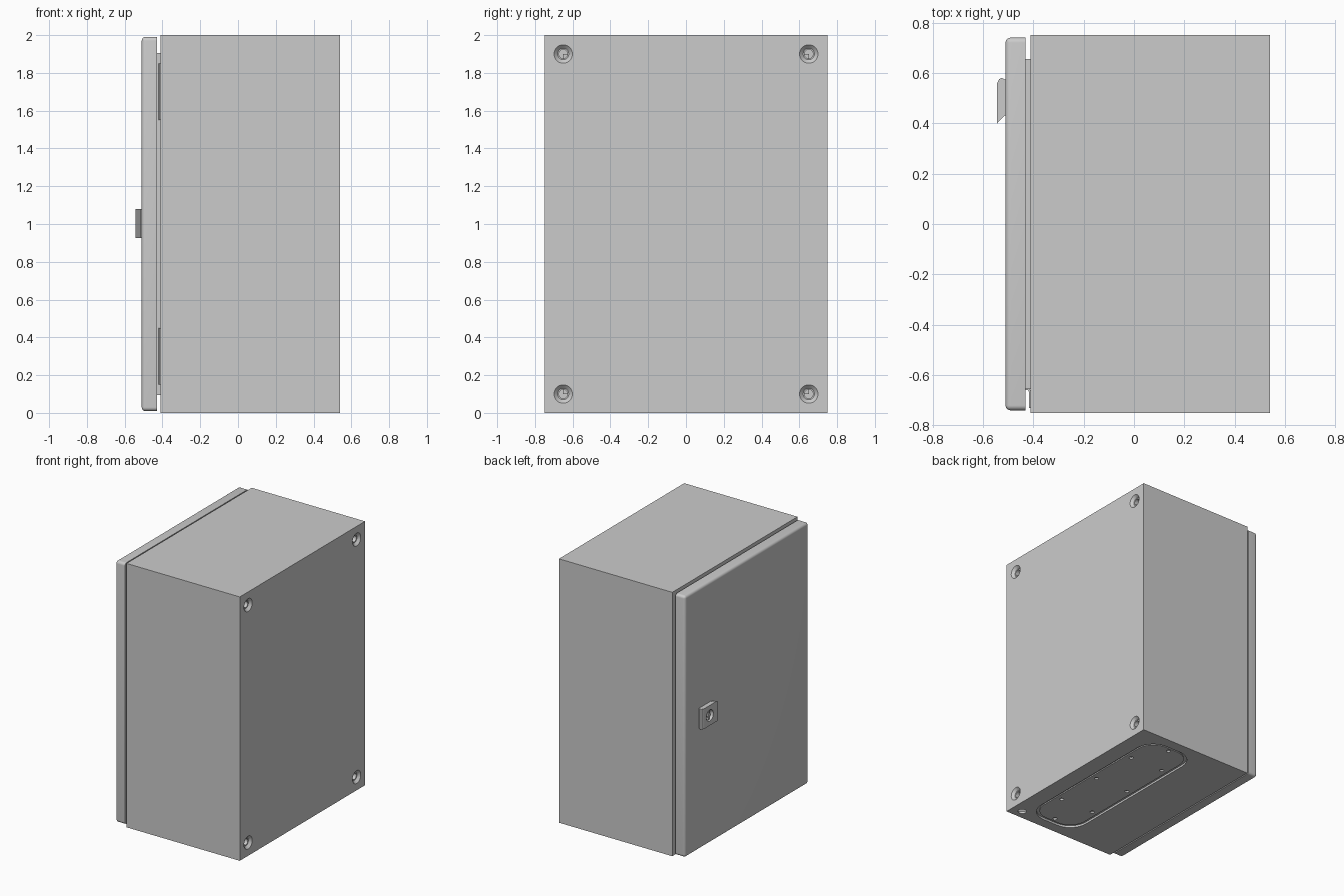
import bpy, bmesh, math
from mathutils import Matrix, Vector

if "Cube" in bpy.data.objects:
    bpy.data.objects.remove(bpy.data.objects["Cube"])


def finish(name, bm):
    bmesh.ops.recalc_face_normals(bm, faces=bm.faces)
    me = bpy.data.meshes.new(name)
    bm.to_mesh(me)
    bm.free()
    ob = bpy.data.objects.new(name, me)
    bpy.context.collection.objects.link(ob)
    return ob


def box(name, lo, hi):
    bm = bmesh.new()
    bmesh.ops.create_cube(bm, size=1)
    lo, hi = Vector(lo), Vector(hi)
    for v in bm.verts:
        v.co = [(lo[i] + hi[i]) / 2 + v.co[i] * (hi[i] - lo[i]) for i in range(3)]
    return finish(name, bm)


def prism(name, pts, a, b):
    """Extrude an x-y outline from z = a to z = b."""
    bm = bmesh.new()
    f = bm.faces.new([bm.verts.new((x, y, a)) for x, y in pts])
    top = bmesh.ops.extrude_face_region(bm, geom=[f])['geom']
    for v in top:
        if isinstance(v, bmesh.types.BMVert):
            v.co.z = b
    return finish(name, bm)


def cone(name, centre, r1, r2, depth, axis='X', seg=32):
    """Cone or cylinder; r1 is on the low side of the axis."""
    bm = bmesh.new()
    rot = Matrix.Rotation(math.pi / 2, 4, 'Y') if axis == 'X' else Matrix()
    bmesh.ops.create_cone(bm, cap_ends=True, segments=seg, radius1=r1, radius2=r2,
                          depth=depth, matrix=Matrix.Translation(centre) @ rot)
    return finish(name, bm)


def rounded(cx, hx, hy, r, n=10):
    pts = []
    for k, (sx, sy) in enumerate([(1, 1), (-1, 1), (-1, -1), (1, -1)]):
        for i in range(n + 1):
            t = math.pi / 2 * (k + i / n)
            pts.append((cx + sx * (hx - r) + r * math.cos(t), sy * (hy - r) + r * math.sin(t)))
    return pts


def combine(ob, other, op='DIFFERENCE'):
    m = ob.modifiers.new(op.lower(), 'BOOLEAN')
    m.operation, m.object, m.solver = op, other, 'EXACT'
    bpy.context.view_layer.objects.active = ob
    bpy.ops.object.modifier_apply(modifier=m.name)
    bpy.data.objects.remove(other)


def smooth(ob):
    bpy.ops.object.select_all(action='DESELECT')
    ob.select_set(True)
    bpy.context.view_layer.objects.active = ob
    bpy.ops.object.shade_smooth_by_angle(angle=math.radians(30))


# Sheet metal body, hollow with a framed door opening
body = box("cabinet_body", (-.41, -.75, 0), (.54, .75, 2))
combine(body, box("cavity", (-.395, -.735, .015), (.525, .735, 1.985)))
combine(body, box("rim", (-.438, -.655, .095), (-.4, .655, 1.905)), 'UNION')
combine(body, box("opening", (-.5, -.643, .107), (-.3, .643, 1.893)))

# Dimpled wall mounting holes in the back
for y in (-.65, .65):
    for z in (.1, 1.9):
        combine(body, cone("pad", (.5125, y, z), .055, .07, .045), 'UNION')
        combine(body, cone("dimple", (.531, y, z), .03, .05, .0202))
        combine(body, cone("hole", (.5, y, z), .023, .023, .15))

# Cable entry opening and drain hole in the bottom
GX = .205
combine(body, prism("slot", rounded(GX, .205, .67, .145), -.05, .0152))
combine(body, cone("drain", (.455, -.68, 0), .03, .03, .1, 'Z'))
smooth(body)

# Gland plate with its screw holes, set into the bottom opening
gland = prism("gland_plate", rounded(GX, .225, .69, .16), .0155, .032)
combine(gland, prism("panel", rounded(GX, .185, .65, .13), .007, .02), 'UNION')
screws = [(GX + s * .14, y) for s in (-1, 1) for y in (-.38, 0, .38)]
screws += [(GX, -.62), (GX, .62)]
for x, y in screws:
    combine(gland, cone("screw_hole", (x, y, .005), .015, .015, .03, 'Z', 20))
smooth(gland)

# Inner mounting plate
box("mounting_plate", (.42, -.65, .1), (.435, .65, 1.9))

# Door pan with rounded front edges
bm = bmesh.new()
bmesh.ops.create_cube(bm, size=1)
for v in bm.verts:
    v.co = (-.47 + v.co.x * .08, v.co.y * 1.48, 1 + v.co.z * 1.98)
edges = [e for e in bm.edges if not all(v.co.x > -.45 for v in e.verts)]
bmesh.ops.bevel(bm, geom=edges, offset=.02, segments=5, profile=.5, affect='EDGES')
door = finish("door", bm)
combine(door, box("door_cavity", (-.492, -.715, .035), (-.4, .715, 1.965)))
smooth(door)

# Seal between the door and the rim
seal = box("door_seal", (-.493, -.67, .08), (-.436, .67, 1.92))
combine(seal, box("seal_gap", (-.6, -.63, .12), (-.3, .63, 1.88)))

# Hinges: bent leaf between body and door
leaf = [(-.409, -.73), (-.416, -.73), (-.416, -.668), (-.42, -.66),
        (-.46, -.66), (-.46, -.653), (-.417, -.653), (-.409, -.664)]
for name, z in (("lower_hinge", .15), ("upper_hinge", 1.55)):
    prism(name, leaf, z, z + .3)

# Lock housing with tapered sides and a keyhole
lock = prism("lock_housing", [(-.505, .43), (-.515, .43), (-.543, .40), (-.543, .56), (-.535, .575),
                              (-.525, .58), (-.505, .57)], .927, 1.08)
combine(lock, cone("keyhole", (-.54, .49, 1.003), .042, .042, .05))
smooth(lock)
smooth(cone("lock_pin", (-.522, .49, 1.003), .016, .016, .03))
box("lock_key_bit", (-.534, .484, .968), (-.51, .496, 1.038))
